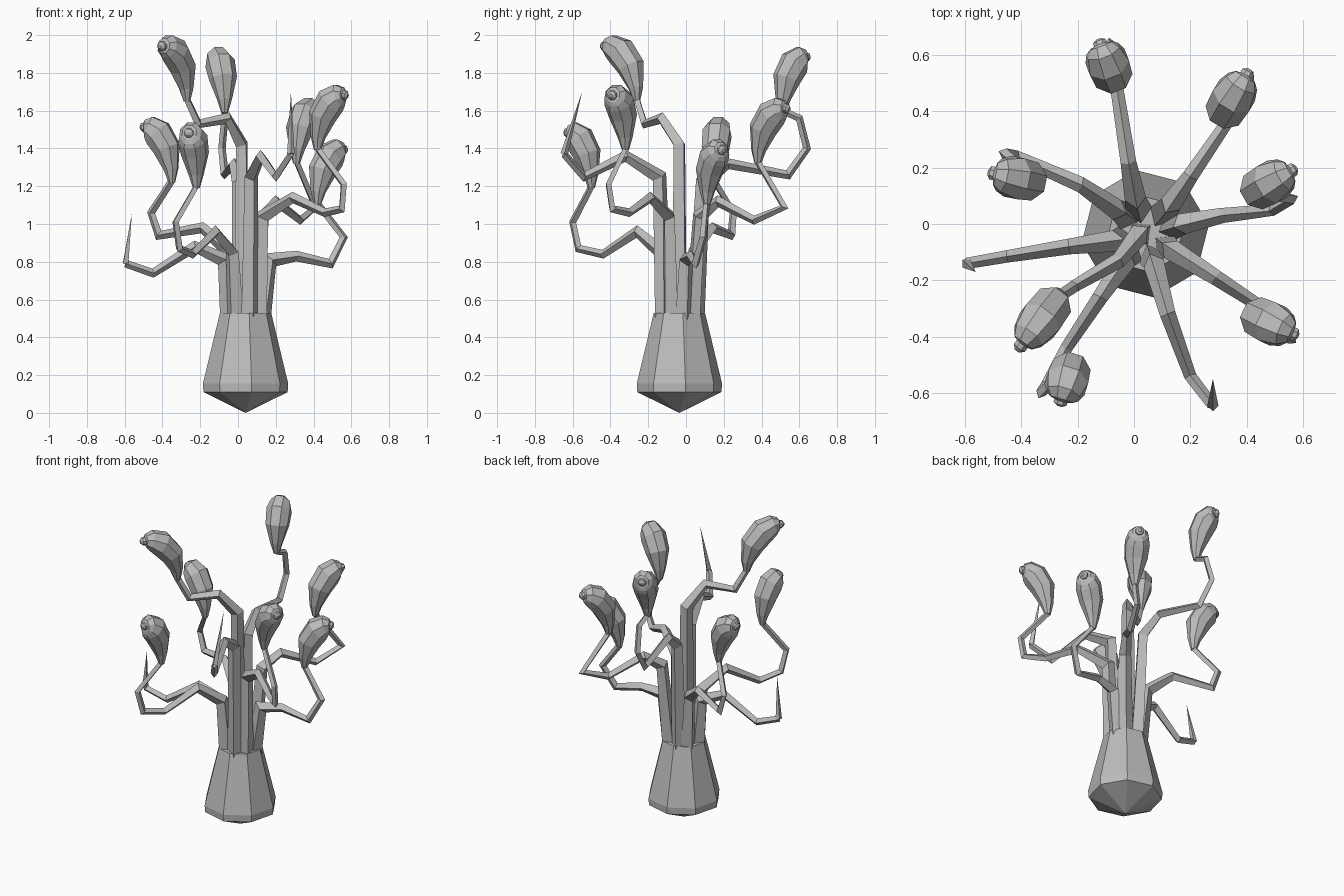
import bpy, bmesh, math
from mathutils import Vector

cube = bpy.data.objects.get("Cube")
if cube:
    bpy.data.objects.remove(cube, do_unlink=True)

grey = bpy.data.materials.new("plain_grey")
grey.use_nodes = True
grey.diffuse_color = (0.5, 0.5, 0.5, 1)
grey.node_tree.nodes["Principled BSDF"].inputs["Base Color"].default_value = (0.5, 0.5, 0.5, 1)

CENTRE = Vector((0.04, -0.035, 0))


def tube(name, path, radii, sides, turn=0.0, side=None):
    """Sweep a polygon along a path lying in a roughly upright plane."""
    pts = [Vector(p) for p in path]
    if side is None:
        out = pts[-1] - pts[0]
        side = Vector((-out.y, out.x, 0)).normalized()
    bm = bmesh.new()
    rings = []
    for i, (p, r) in enumerate(zip(pts, radii)):
        a = (p - pts[max(i - 1, 0)]).normalized()
        b = (pts[min(i + 1, len(pts) - 1)] - p).normalized()
        t = (a + b).normalized()
        mitre = min(1 / max((a + b).length / 2, 0.5), 1.35) if 0 < i < len(pts) - 1 else 1
        up = t.cross(side).normalized() * mitre
        ring = []
        for k in range(sides):
            ang = turn + math.tau * k / sides
            ring.append(bm.verts.new(p + r * (math.cos(ang) * side + math.sin(ang) * up)))
        rings.append(ring)
    for lo, hi in zip(rings, rings[1:]):
        for k in range(sides):
            n = (k + 1) % sides
            bm.faces.new((lo[k], lo[n], hi[n], hi[k]))
    bm.faces.new(rings[0][::-1])
    bm.faces.new(rings[-1])
    bmesh.ops.remove_doubles(bm, verts=bm.verts, dist=0.0005)
    bmesh.ops.recalc_face_normals(bm, faces=bm.faces)
    mesh = bpy.data.meshes.new(name)
    bm.to_mesh(mesh)
    bm.free()
    mesh.materials.append(grey)
    obj = bpy.data.objects.new(name, mesh)
    bpy.context.collection.objects.link(obj)
    return obj


# Faceted vase-like base with a pointed underside
heights = (0.0, 0.11, 0.155, 0.53)
tube("base", [CENTRE + Vector((0, 0, z)) for z in heights], (0, 0.225, 0.228, 0.137),
     8, math.radians(8), Vector((1, 0, 0)))

STEM_RADII = (0.05, 0.038, 0.028, 0.022, 0.02, 0.019, 0.018, 0.017)


def stem(name, path):
    # Roots spread around the rim, leaning the way each stem grows
    first = Vector(path[0])
    away = Vector((first.x, first.y, 0)) - CENTRE
    away = away.normalized() * 0.085 if away.length > 0.05 else away
    root = CENTRE + away + Vector((0, 0, 0.45))
    tube(name, [root] + list(path), STEM_RADII, 4)


# Bulb shape: share of reach outward, height, radius
BULB = ((0, -0.01, 0.018), (0.03, 0.06, 0.04), (0.18, 0.17, 0.074), (0.5, 0.25, 0.08),
        (0.8, 0.28, 0.064), (0.95, 0.283, 0.042), (0.97, 0.283, 0.026),
        (1.05, 0.28, 0.026), (1.12, 0.278, 0.01))


def bulb(name, base, mouth):
    base = Vector(base)
    reach = Vector((mouth[0] - base.x, mouth[1] - base.y, 0))
    path = [base + reach * f + Vector((0, 0, h)) for f, h, r in BULB]
    tube(name, path, [r for f, h, r in BULB], 8, math.radians(22.5))


# Stems ending in a bulb: bends of the stem, then the mouth position
bulb_stems = {
    "back": ([(0.005, 0.09, 1.22), (-0.02, 0.22, 1.32), (-0.07, 0.54, 1.26),
              (-0.085, 0.64, 1.4), (-0.07, 0.6, 1.56), (-0.07, 0.51, 1.6)], (-0.12, 0.64)),
    "back_left": ([(0.13, 0.07, 1.04), (0.2, 0.17, 1.12), (0.33, 0.36, 1.02),
                   (0.41, 0.52, 1.09), (0.31, 0.38, 1.33)], (0.4, 0.53)),
    "left": ([(0.17, 0.0, 0.81), (0.31, 0.03, 0.83), (0.49, 0.05, 0.79),
              (0.56, 0.09, 0.93), (0.42, 0.11, 1.11)], (0.56, 0.19)),
    "front_left": ([(0.13, -0.09, 1.04), (0.29, -0.19, 1.14), (0.46, -0.3, 1.06),
                    (0.55, -0.39, 1.08), (0.56, -0.41, 1.21), (0.42, -0.32, 1.4)], (0.565, -0.39)),
    "front": ([(-0.03, -0.13, 0.85), (-0.12, -0.26, 0.96), (-0.24, -0.44, 0.84),
               (-0.31, -0.57, 0.87), (-0.33, -0.6, 1.01), (-0.22, -0.5, 1.2)], (-0.26, -0.63)),
    "middle": ([(0.02, -0.035, 1.42), (-0.055, -0.13, 1.56), (-0.21, -0.22, 1.53),
                (-0.27, -0.26, 1.66)], (-0.4, -0.43)),
    "back_right": ([(-0.06, 0.05, 0.87), (-0.19, 0.14, 0.98), (-0.42, 0.24, 0.94),
                    (-0.46, 0.25, 1.06), (-0.35, 0.15, 1.23)], (-0.5, 0.18)),
}
for place, (path, mouth) in bulb_stems.items():
    stem(place + "_stem", path)
    bulb(place + "_bulb", path[-1], mouth)

# Stems ending in an upright thorn
thorn_stems = {
    "front": ([(0.07, -0.14, 1.25), (0.12, -0.32, 1.36), (0.2, -0.54, 1.25),
               (0.28, -0.645, 1.37)], (0.28, -0.55, 1.7)),
    "right": ([(-0.07, -0.06, 0.81), (-0.23, -0.08, 0.88), (-0.45, -0.115, 0.74),
               (-0.595, -0.14, 0.79)], (-0.562, -0.17, 1.055)),
}
for place, (path, tip) in thorn_stems.items():
    stem(place + "_thorn_stem", path)
    tube(place + "_thorn", [path[-1], tip], (0.02, 0), 4)
